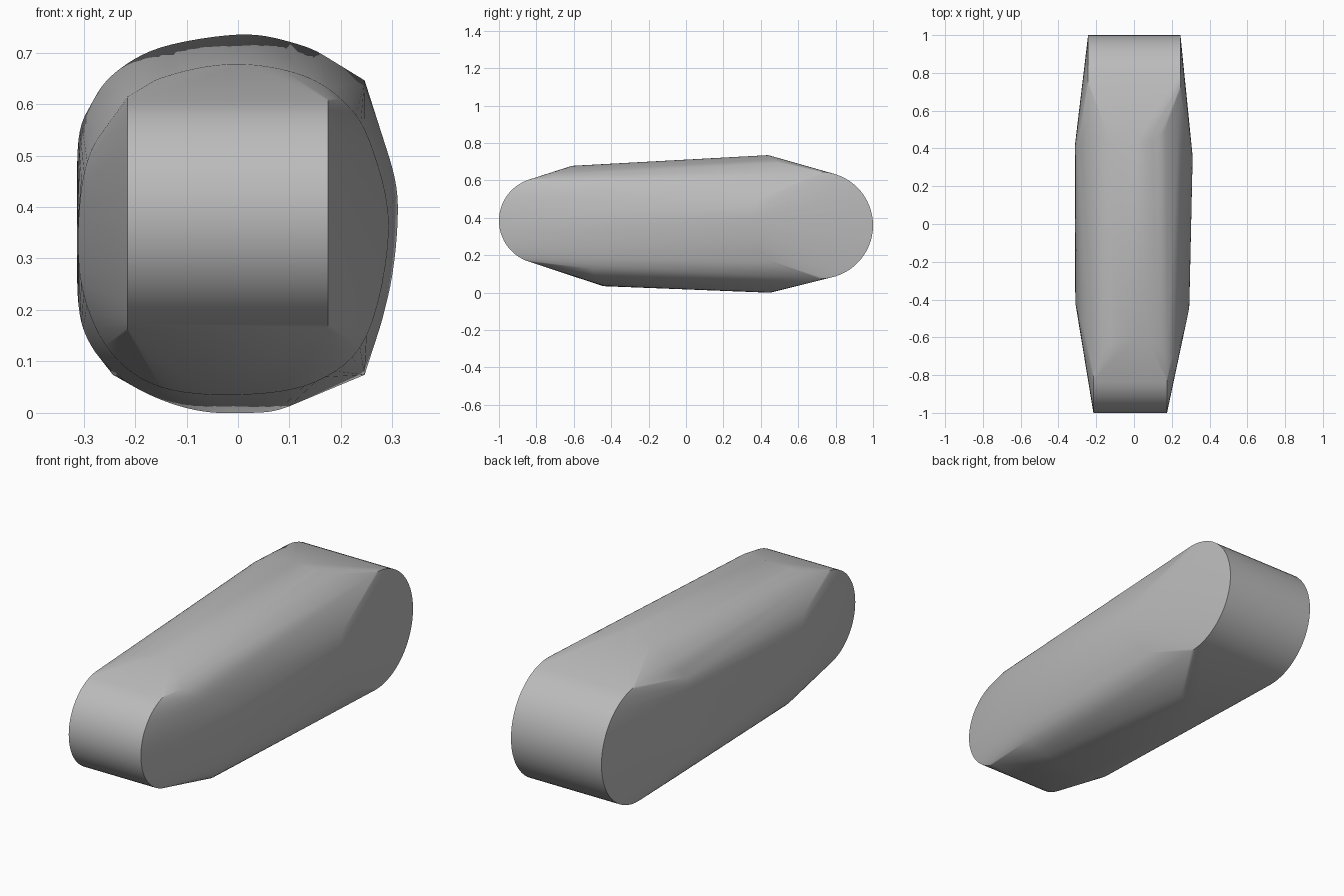
import bpy, bmesh, math
from mathutils import Vector

cube = bpy.data.objects.get("Cube")
if cube:
    bpy.data.objects.remove(cube)

grey = bpy.data.materials.new("plain grey")
grey.use_nodes = True
grey.diffuse_color = (0.5, 0.5, 0.5, 1)
grey.node_tree.nodes["Principled BSDF"].inputs["Base Color"].default_value = (0.5, 0.5, 0.5, 1)


def rounded_end(x0, x1, y, z, radius, side, steps=32):
    """Half-round bar across x, bulging towards side."""
    for i in range(steps + 1):
        a = math.pi * (i / steps - 0.5)
        for x in (x0, x1):
            yield Vector((x, y + side * radius * math.cos(a), z + radius * math.sin(a)))


def smooth_loop(points, steps=6):
    """Closed spline through the given points."""
    p = [Vector(q) for q in points]
    n = len(p)
    for i in range(n):
        a, b, c, d = (p[(i + k) % n] for k in (-1, 0, 1, 2))
        for s in range(steps):
            t = s / steps
            yield 0.5 * (2 * b + (c - a) * t + (2 * a - 5 * b + 4 * c - d) * t * t
                         + (3 * b - a - 3 * c + d) * t ** 3)


# Bulging shoulder loops, clockwise from the top
front_loop = [(0, -.61, .678), (.12, -.65, .658), (.2, -.71, .61), (.255, -.6, .53),
              (.293, -.43, .36), (.25, -.5, .15), (.15, -.46, .06), (0, -.44, .035),
              (-.15, -.46, .05), (-.245, -.46, .115), (-.3, -.43, .23),
              (-.31, -.42, .37), (-.285, -.5, .51), (-.2, -.68, .62), (-.12, -.64, .66)]
back_loop = [(0, .44, .735), (.1, .45, .721), (.18, .5, .685), (.25, .5, .6),
             (.3, .37, .475), (.31, .36, .37), (.29, .4, .22), (.24, .5, .1),
             (.1, .45, .013), (0, .45, 0), (-.08, .45, .005), (-.16, .45, .03),
             (-.23, .45, .07), (-.285, .43, .13), (-.31, .42, .21), (-.312, .42, .37),
             (-.31, .42, .53), (-.285, .43, .6), (-.24, .47, .66), (-.15, .45, .71)]

# Body: one tight skin around both round ends and both shoulders
bm = bmesh.new()
for source in (rounded_end(-.215, .175, -.77, .385, .23, -1),
               rounded_end(-.243, .246, .714, .36, .286, 1),
               smooth_loop(front_loop), smooth_loop(back_loop)):
    for co in source:
        bm.verts.new(co)
hull = bmesh.ops.convex_hull(bm, input=bm.verts)
loose = {v for v in hull["geom_interior"] + hull["geom_unused"]
         if isinstance(v, bmesh.types.BMVert) and not v.link_faces}
bmesh.ops.delete(bm, geom=list(loose), context="VERTS")
bmesh.ops.dissolve_limit(bm, angle_limit=math.radians(1), verts=bm.verts, edges=bm.edges)
bmesh.ops.recalc_face_normals(bm, faces=bm.faces)
mesh = bpy.data.meshes.new("body")
bm.to_mesh(mesh)
bm.free()
mesh.materials.append(grey)
body = bpy.data.objects.new("body", mesh)
bpy.context.collection.objects.link(body)

bpy.context.view_layer.objects.active = body
body.select_set(True)
bpy.ops.object.shade_smooth_by_angle(angle=math.radians(25))
